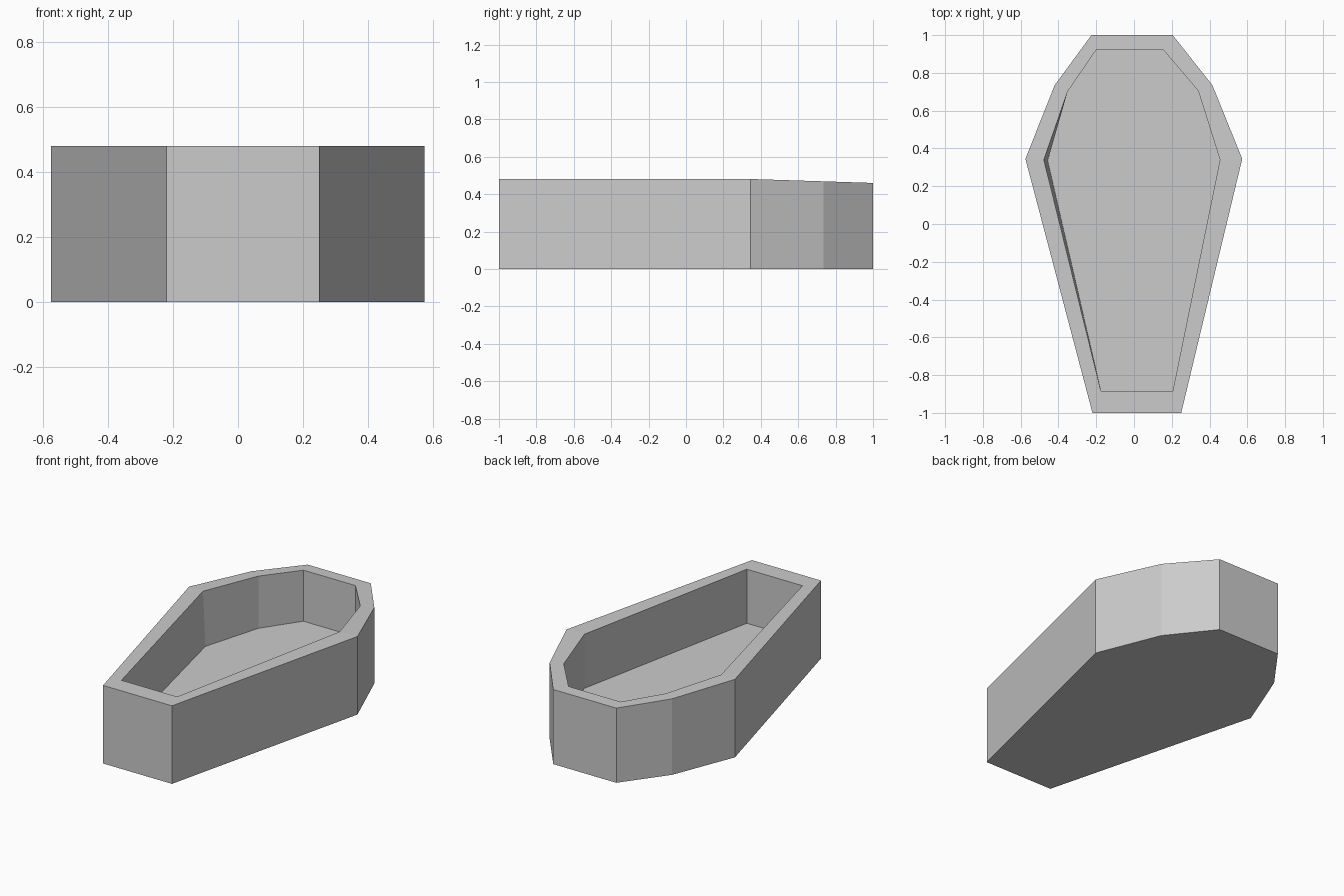
import bpy
import bmesh

cube = bpy.data.objects.get("Cube")
if cube:
    bpy.data.objects.remove(cube, do_unlink=True)

# Plain grey material
grey = bpy.data.materials.new("plain_grey")
grey.use_nodes = True
colour = (0.6, 0.6, 0.6, 1)
grey.diffuse_color = colour
grey.node_tree.nodes["Principled BSDF"].inputs["Base Color"].default_value = colour

# Slightly uneven eight-sided outlines, starting at the narrow foot
outer = [(-0.22, -1), (0.25, -1), (0.573, 0.345), (0.415, 0.735),
         (0.205, 1), (-0.225, 1), (-0.42, 0.735), (-0.575, 0.345)]
inner = [(-0.175, -0.885), (0.205, -0.885), (0.455, 0.34), (0.34, 0.705),
         (0.155, 0.922), (-0.2, 0.922), (-0.352, 0.7), (-0.477, 0.34)]
floor = inner[:7] + [(-0.457, 0.335)]


def rim_height(y):
    """The rim is level at the foot and dips gently toward the head."""
    return 0.481 - 0.032 * max(0, y - 0.345)


def ring(bm, outline, height):
    return [bm.verts.new((x, y, height(y))) for x, y in outline]


# Hollow box: underside, outer walls, rim, inner walls and floor
bm = bmesh.new()
rings = [ring(bm, outer, lambda y: 0),
         ring(bm, outer, rim_height),
         ring(bm, inner, rim_height),
         ring(bm, floor, lambda y: 0.148)]
bm.faces.new(reversed(rings[0]))
for low, high in zip(rings, rings[1:]):
    for i in range(len(low)):
        j = (i + 1) % len(low)
        bm.faces.new((low[i], low[j], high[j], high[i]))
bm.faces.new(rings[-1])
bmesh.ops.recalc_face_normals(bm, faces=bm.faces)

mesh = bpy.data.meshes.new("open_coffin_box")
bm.to_mesh(mesh)
bm.free()
mesh.materials.append(grey)
box = bpy.data.objects.new("open_coffin_box", mesh)
bpy.context.collection.objects.link(box)
